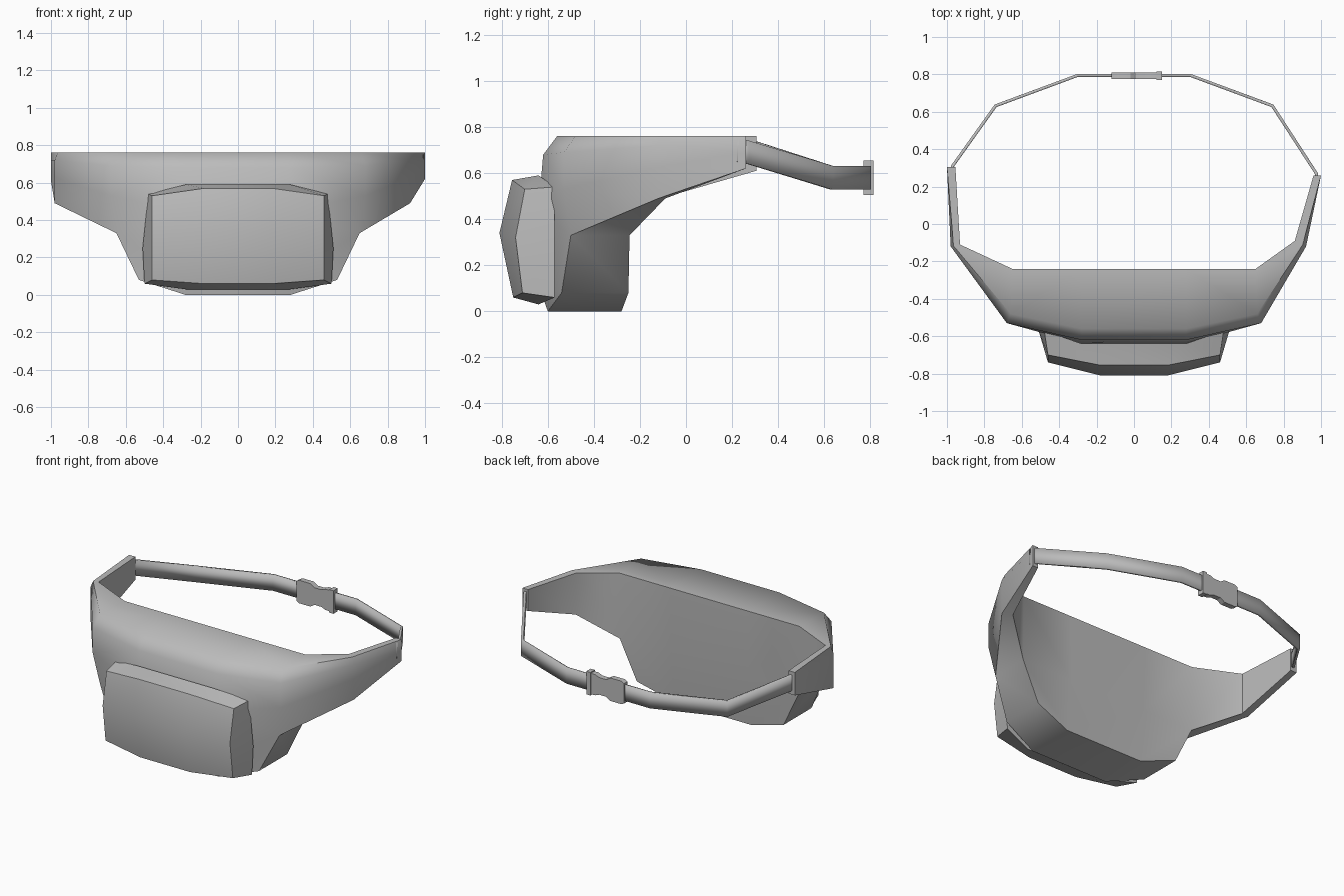
import bpy, bmesh
from math import radians
from mathutils import Vector

cube = bpy.data.objects.get("Cube")
if cube:
    bpy.data.objects.remove(cube, do_unlink=True)

grey = bpy.data.materials.new("plain_grey_fabric")
grey.use_nodes = True
colour = (0.5, 0.5, 0.5, 1)
grey.diffuse_color = colour
grey.node_tree.nodes["Principled BSDF"].inputs["Base Color"].default_value = colour

TOP = 0.76


def finish(bm, name, angle):
    """Turn a bmesh into a named, shaded object."""
    bmesh.ops.recalc_face_normals(bm, faces=bm.faces)
    mesh = bpy.data.meshes.new(name)
    bm.to_mesh(mesh)
    bm.free()
    mesh.materials.append(grey)
    obj = bpy.data.objects.new(name, mesh)
    bpy.context.collection.objects.link(obj)
    bpy.ops.object.select_all(action="DESELECT")
    obj.select_set(True)
    bpy.context.view_layer.objects.active = obj
    bpy.ops.object.shade_smooth_by_angle(angle=radians(angle))
    return obj


def add_ring(bm, points):
    return [bm.verts.new(p) for p in points]


def bridge(bm, first, second, closed=True):
    count = len(first)
    for i in range(count if closed else count - 1):
        j = (i + 1) % count
        bm.faces.new((first[i], first[j], second[j], second[i]))


def wing_section(side, inner, outer, bottom, rounding):
    """Thin upright section running up the inner wall and down the outer one."""
    inner, outer = Vector(inner), Vector(outer)
    shoulder = outer.lerp(inner, rounding)
    middle = (TOP + bottom) / 2
    column = [(inner, bottom), (inner, TOP), (shoulder, TOP),
              (outer, TOP - 0.04), (outer, middle), (outer, bottom)]
    return [(side * p.x, p.y, z) for p, z in column]


# Bag body: centre ring, side ring, then two wing sections per side.
# Rings run from the lower back, over the top, down the front.
centre_profile = [(-0.28, 0), (-0.245, 0.33), (-0.24, TOP), (-0.56, TOP),
                  (-0.62, 0.68), (-0.64, 0.45), (-0.635, 0.1), (-0.6, 0)]
side_profile = [(0.53, -0.25, 0.08), (0.65, -0.245, 0.33), (0.65, -0.24, TOP),
                (0.66, -0.48, TOP), (0.68, -0.53, 0.69), (0.68, -0.53, 0.53),
                (0.65, -0.5, 0.33), (0.53, -0.54, 0.08)]
wings = {
    1: [((0.86, -0.09), (0.92, -0.12), 0.49, 0.3),
        ((0.96, 0.26), (1.0, 0.26), 0.62, 0)],
    -1: [((0.93, -0.11), (0.98, -0.12), 0.49, 0.3),
         ((0.955, 0.305), (1.0, 0.305), 0.61, 0)],
}

bm = bmesh.new()
centres = []
for side, sections in wings.items():
    centre = add_ring(bm, [(side * 0.28, y, z) for y, z in centre_profile])
    flank = add_ring(bm, [(side * x, y, z) for x, y, z in side_profile])
    bridge(bm, centre, flank)
    bm.faces.new((flank[0], flank[1], flank[6], flank[7]))
    previous = flank[1:7]
    for section in sections:
        ring = add_ring(bm, wing_section(side, *section))
        bridge(bm, previous, ring)
        previous = ring
    bm.faces.new(previous)
    centres.append(centre)
bridge(bm, *centres)
finish(bm, "bag_body", 58)

# Front pocket: bulging front grid joined to a border sunk into the body.
bm = bmesh.new()
front_rows = [(0.06, 0.08, -0.75, -0.71), (0.34, 0.32, -0.81, -0.74),
              (0.57, 0.53, -0.755, -0.7)]
grid = []
for z_mid, z_edge, y_mid, y_edge in front_rows:
    grid.append(add_ring(bm, [(-0.46, y_edge, z_edge), (-0.18, y_mid, z_mid),
                              (0.18, y_mid, z_mid), (0.46, y_edge, z_edge)]))
for lower, upper in zip(grid, grid[1:]):
    bridge(bm, lower, upper, closed=False)
low, middle, high = grid
border = low + [middle[3]] + high[::-1] + [middle[0]]


def border_row(z_edge, z_mid, x_edge):
    edge, mid = -0.57, -0.64
    return [(-x_edge, edge, z_edge), (-0.28, mid, z_mid),
            (0.28, mid, z_mid), (x_edge, edge, z_edge)]


base = add_ring(bm, border_row(0.06, 0.03, 0.5) + [(0.51, -0.57, 0.25)]
                + border_row(0.54, 0.59, 0.48)[::-1] + [(-0.51, -0.57, 0.25)])
bridge(bm, border, base)
bm.faces.new(base)
finish(bm, "front_pocket", 62)

# Waist strap: flat band following the waist, sunk slightly into the wing ends.
path = [(0.985, 0.22, 0.7), (0.975, 0.27, 0.69), (0.74, 0.632, 0.58),
        (0.3, 0.795, 0.58), (-0.3, 0.795, 0.58), (-0.74, 0.632, 0.58),
        (-0.97, 0.31, 0.685), (-0.98, 0.25, 0.7)]
bm = bmesh.new()
half = Vector((0, 0, 0.051))
bottoms = add_ring(bm, [Vector(p) - half for p in path])
tops = add_ring(bm, [Vector(p) + half for p in path])
bridge(bm, bottoms, tops, closed=False)
strap = finish(bm, "waist_strap", 15)
solid = strap.modifiers.new("band_thickness", "SOLIDIFY")
solid.thickness = 0.016
solid.offset = 0
solid.use_even_offset = True

# Buckle: waisted outline extruded through its depth.
outline = [(-0.12, 0.065), (-0.1, 0.075), (-0.02, 0.075), (0.01, 0.056),
           (0.06, 0.056), (0.09, 0.068), (0.12, 0.068)]
outline += [(x, -h) for x, h in reversed(outline)]
bm = bmesh.new()
near = add_ring(bm, [(x, 0.775, 0.58 + h) for x, h in outline])
far = add_ring(bm, [(x, 0.81, 0.58 + h) for x, h in outline])
bridge(bm, near, far)
bm.faces.new(near)
bm.faces.new(far)
finish(bm, "buckle", 30)

# Raised collar on the buckle end.
bm = bmesh.new()
rim = [(0.12, -1), (0.15, -1), (0.15, 1), (0.12, 1)]
near = add_ring(bm, [(x, 0.77, 0.58 + s * 0.075) for x, s in rim])
far = add_ring(bm, [(x, 0.815, 0.58 + s * 0.075) for x, s in rim])
bridge(bm, near, far)
bm.faces.new(near)
bm.faces.new(far)
finish(bm, "buckle_collar", 30)
